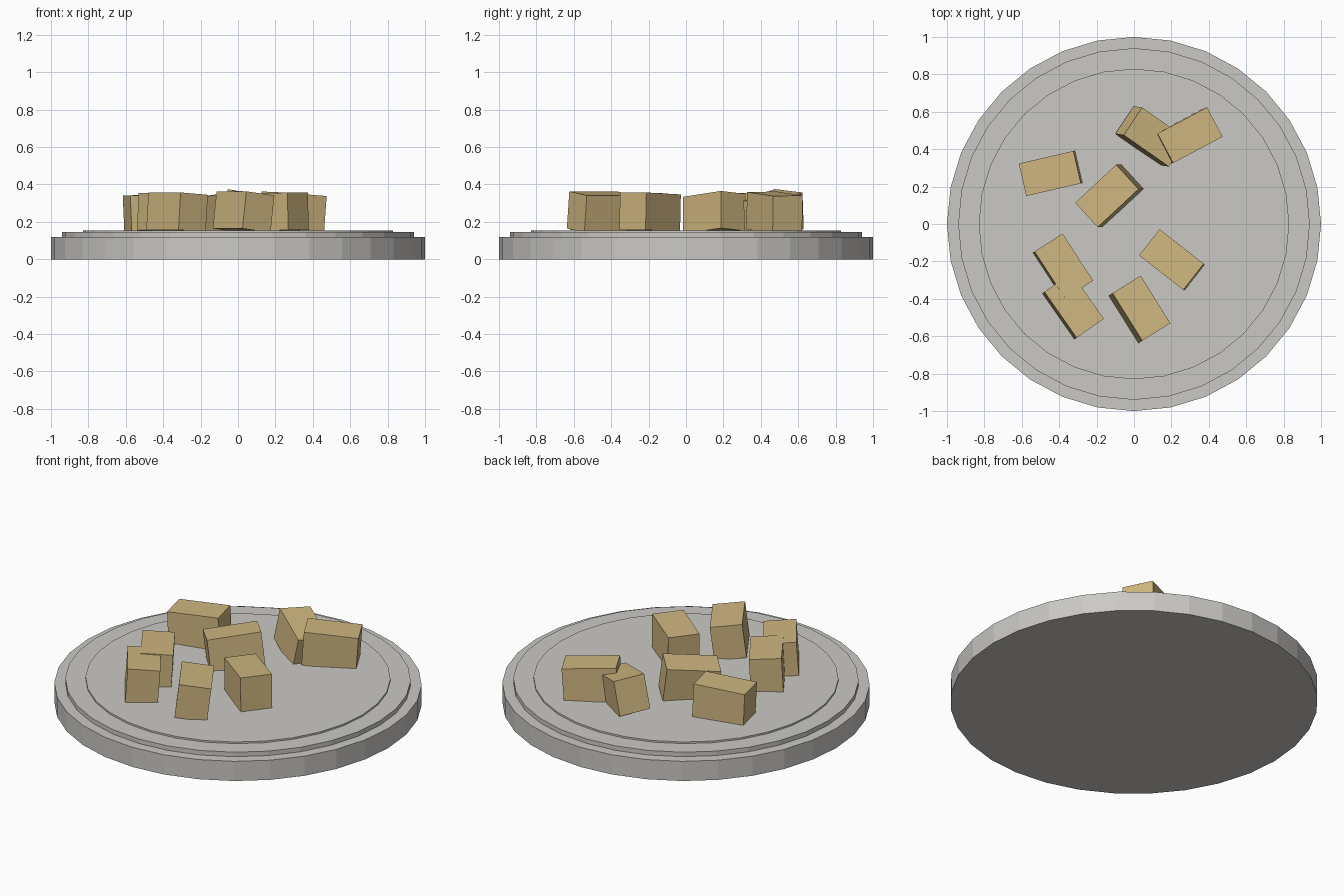
import bpy, bmesh, math
from mathutils import Euler, Vector

if "Cube" in bpy.data.objects:
    bpy.data.objects.remove(bpy.data.objects["Cube"])


def material(name, color):
    mat = bpy.data.materials.new(name)
    mat.diffuse_color = (*color, 1)
    mat.use_nodes = True
    mat.node_tree.nodes["Principled BSDF"].inputs["Base Color"].default_value = mat.diffuse_color
    return mat


stone = material("pale_grey", (0.60, 0.584, 0.558))
tan = material("tan", (0.617, 0.468, 0.216))


def add_object(name, bm, mat):
    bmesh.ops.recalc_face_normals(bm, faces=bm.faces)
    mesh = bpy.data.meshes.new(name)
    bm.to_mesh(mesh)
    bm.free()
    mesh.materials.append(mat)
    obj = bpy.data.objects.new(name, mesh)
    bpy.context.collection.objects.link(obj)
    return obj


# Stepped round plate: one 32-sided profile of (radius, height) rings
SIDES = 32
profile = [(1, 0), (1, 0.118), (0.94, 0.118), (0.94, 0.145),
           (0.83, 0.145), (0.83, 0.155)]
bm = bmesh.new()
rings = [[bm.verts.new((r * math.cos(math.tau * i / SIDES),
                        r * math.sin(math.tau * i / SIDES), z))
          for i in range(SIDES)] for r, z in profile]
for low, high in zip(rings, rings[1:]):
    for i in range(SIDES):
        j = (i + 1) % SIDES
        bm.faces.new((low[i], low[j], high[j], high[i]))
bm.faces.new(rings[0][::-1])
bm.faces.new(rings[-1])
add_object("plate", bm, stone)

# Scattered, slightly tipped blocks:
# top centre x, y, highest point, heading, pitch, roll (degrees)
SIZE = Vector((0.30, 0.178, 0.20))
blocks = [
    (-0.45, 0.27, 0.353, 13, -2.5, 0),
    (-0.145, 0.15, 0.365, 43, -6, -5),
    (0.115, 0.465, 0.375, -35, 12, -6),
    (0.30, 0.475, 0.362, 28, 4, 1),
    (0.20, -0.19, 0.357, -38, -2, 0),
    (0.04, -0.45, 0.363, -58, 0, -7),
    (-0.375, -0.225, 0.355, -57, 0, -3),
    (-0.32, -0.435, 0.357, -55, 0, -4),
]
for n, (x, y, top, heading, pitch, roll) in enumerate(blocks, 1):
    rot = Euler([math.radians(a) for a in (roll, pitch, heading)]).to_matrix()
    bm = bmesh.new()
    bmesh.ops.create_cube(bm, size=1)
    for v in bm.verts:
        v.co = rot @ (v.co * SIZE)
    lift = rot @ Vector((0, 0, SIZE.z / 2))
    peak = max(v.co.z for v in bm.verts)
    block = add_object(f"block_{n}", bm, tan)
    block.location = (x - lift.x, y - lift.y, top - peak)
